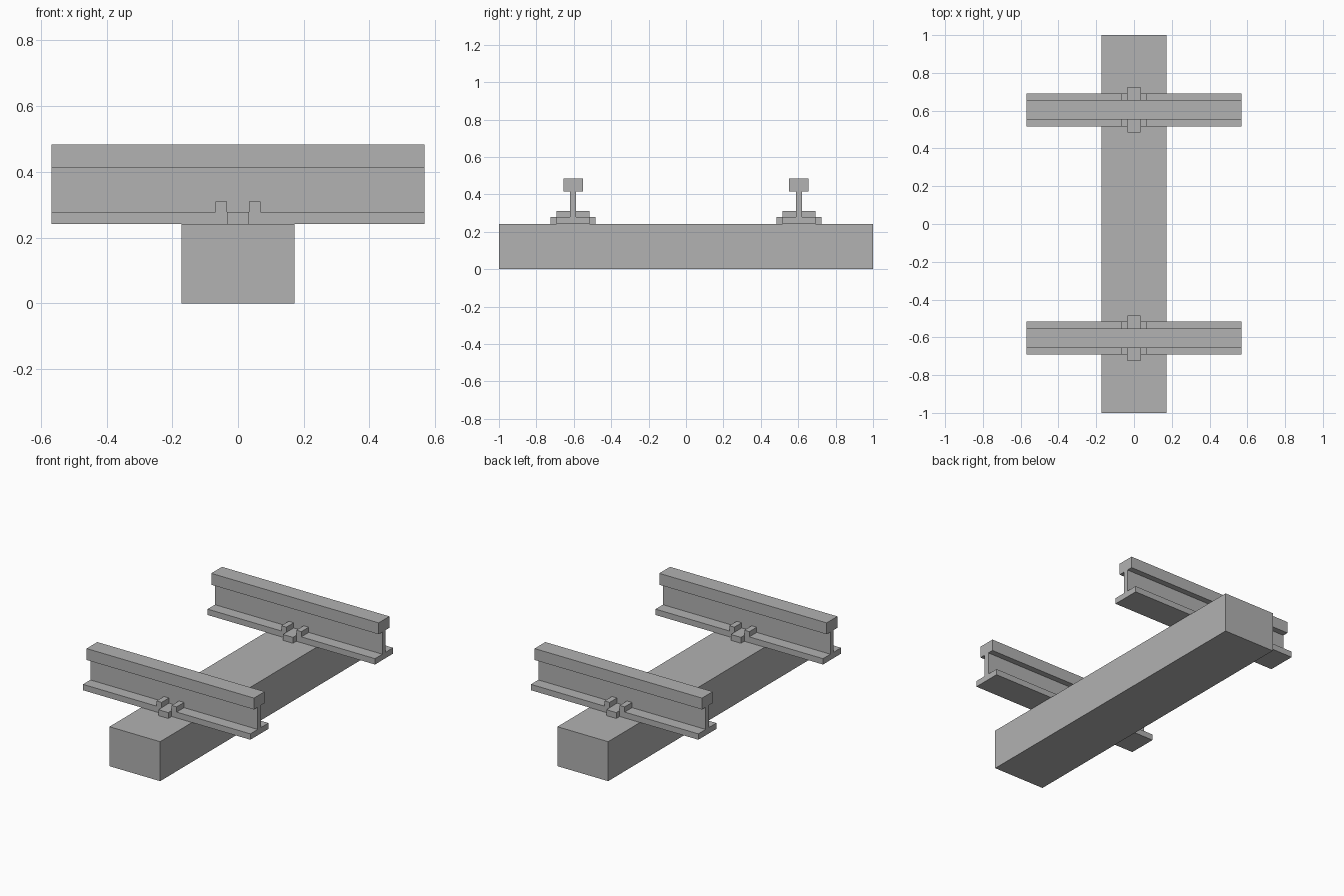
import bpy
import bmesh

default_cube = bpy.data.objects.get("Cube")
if default_cube:
    bpy.data.objects.remove(default_cube, do_unlink=True)

# Key dimensions
SLEEPER_HALF_WIDTH, SLEEPER_TOP = 0.172, 0.242
RAIL_HALF_LENGTH, RAIL_Y = 0.568, 0.604
FOOT_HALF, WEB_HALF, HEAD_HALF = 0.0875, 0.016, 0.052
FOOT_TOP, HEAD_BOTTOM, HEAD_TOP = 0.278, 0.414, 0.484
CLIP_HALF, CLIP_REACH = 0.034, 0.12
LUG_OUTER, LUG_TOP = 0.068, 0.31

# Single grey finish
grey = bpy.data.materials.new("plain grey")
grey.use_nodes = True
colour = (0.445, 0.445, 0.445, 1)
grey.diffuse_color = colour
grey.node_tree.nodes["Principled BSDF"].inputs["Base Color"].default_value = colour


def extrude_profile(name, profile, x0, x1, y=0):
    """Sweep a closed (y, z) outline along x."""
    bm = bmesh.new()
    face = bm.faces.new([bm.verts.new((x0, py, pz)) for py, pz in profile])
    swept = bmesh.ops.extrude_face_region(bm, geom=[face])["geom"]
    verts = [v for v in swept if isinstance(v, bmesh.types.BMVert)]
    bmesh.ops.translate(bm, verts=verts, vec=(x1 - x0, 0, 0))
    bmesh.ops.recalc_face_normals(bm, faces=bm.faces)
    mesh = bpy.data.meshes.new(name)
    bm.to_mesh(mesh)
    bm.free()
    mesh.materials.append(grey)
    obj = bpy.data.objects.new(name, mesh)
    obj.location.y = y
    bpy.context.collection.objects.link(obj)
    return obj


def box(name, x0, x1, y0, y1, z0, z1, y=0):
    outline = [(y0, z0), (y1, z0), (y1, z1), (y0, z1)]
    return extrude_profile(name, outline, x0, x1, y)


# Sleeper beam
box("sleeper", -SLEEPER_HALF_WIDTH, SLEEPER_HALF_WIDTH, -1, 1, 0, SLEEPER_TOP)

# Rail outline: one side, then its mirror
half = [(FOOT_HALF, SLEEPER_TOP), (FOOT_HALF, FOOT_TOP), (WEB_HALF, FOOT_TOP),
        (WEB_HALF, HEAD_BOTTOM), (HEAD_HALF, HEAD_BOTTOM), (HEAD_HALF, HEAD_TOP)]
rail_profile = half + [(-y, z) for y, z in reversed(half)]

for end, rail_y in (("front", -RAIL_Y), ("back", RAIL_Y)):
    extrude_profile(end + "_rail", rail_profile, -RAIL_HALF_LENGTH, RAIL_HALF_LENGTH, rail_y)
    for face, s in (("front", -1), ("back", 1)):
        # Clip tongue projecting from the rail foot
        ya, yb = sorted((s * FOOT_HALF, s * CLIP_REACH))
        box(f"{end}_rail_{face}_clip", -CLIP_HALF, CLIP_HALF, ya, yb,
            SLEEPER_TOP, FOOT_TOP, rail_y)
        # Raised lugs either side of the tongue
        ya, yb = sorted((s * FOOT_HALF, s * WEB_HALF))
        for side, d in (("left", 1), ("right", -1)):
            xa, xb = sorted((d * CLIP_HALF, d * LUG_OUTER))
            box(f"{end}_rail_{face}_{side}_lug", xa, xb, ya, yb,
                FOOT_TOP, LUG_TOP, rail_y)
